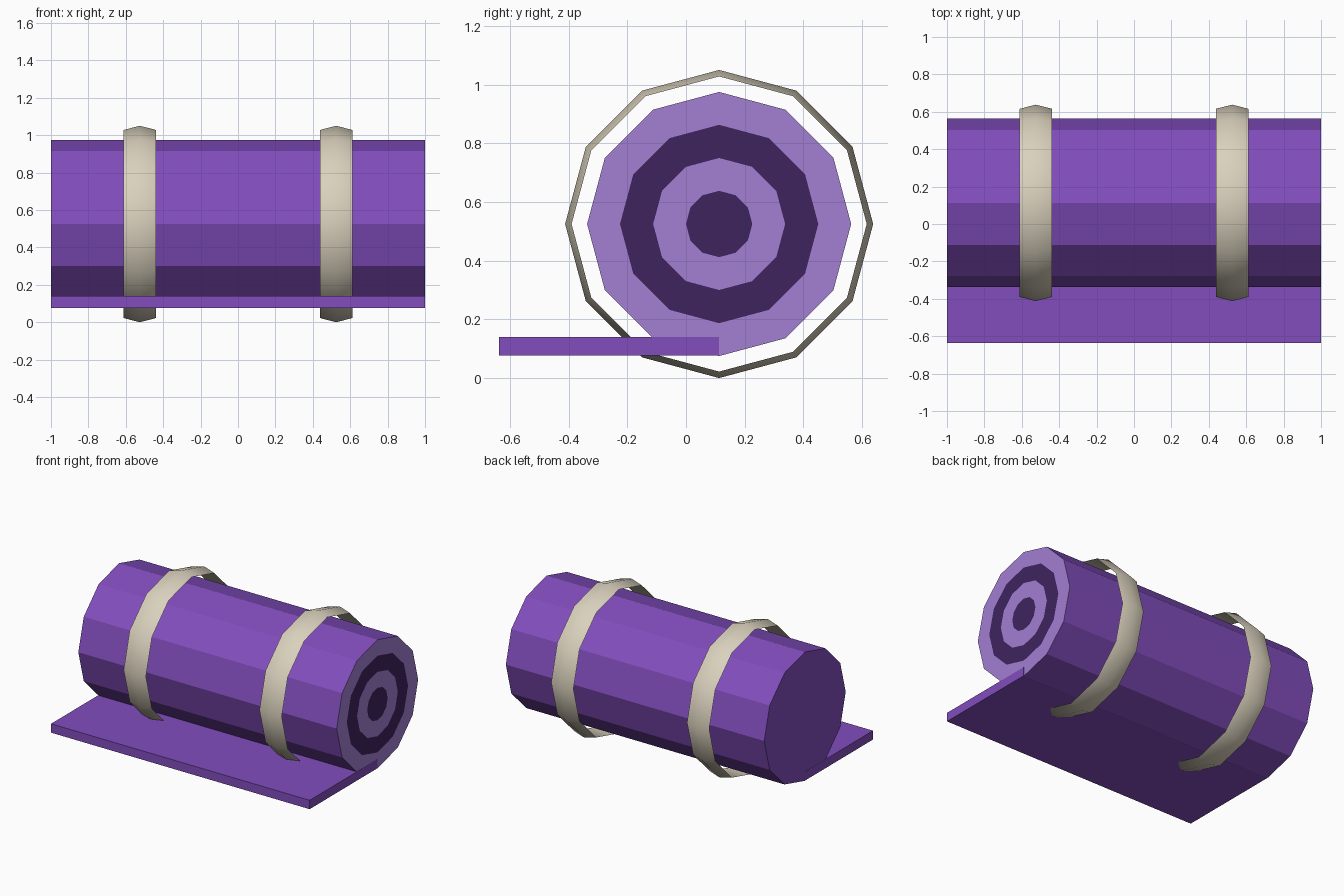
import bpy, bmesh, math

if "Cube" in bpy.data.objects:
    bpy.data.objects.remove(bpy.data.objects["Cube"])

CY, CZ, SIDES = 0.113, 0.525, 12      # roll axis and side count


def material(name, rgb):
    m = bpy.data.materials.new(name)
    lin = [((c / 255 + 0.055) / 1.055) ** 2.4 for c in rgb]
    m.diffuse_color = (*lin, 1)
    m.use_nodes = True
    m.node_tree.nodes["Principled BSDF"].inputs["Base Color"].default_value = m.diffuse_color
    return m


purple = material("purple", (130, 77, 189))
lilac = material("lilac", (163, 127, 210))
dark = material("dark purple", (63, 36, 95))
beige = material("beige", (218, 209, 189))


def make_object(name, bm, mats):
    bmesh.ops.recalc_face_normals(bm, faces=bm.faces)
    me = bpy.data.meshes.new(name)
    bm.to_mesh(me)
    bm.free()
    for m in mats:
        me.materials.append(m)
    ob = bpy.data.objects.new(name, me)
    bpy.context.collection.objects.link(ob)
    return ob


def ring(bm, x, r):
    """Twelve-sided loop of vertices around the roll axis."""
    steps = [math.tau * i / SIDES for i in range(SIDES)]
    return [bm.verts.new((x, CY + r * math.cos(a), CZ + r * math.sin(a))) for a in steps]


def bridge(bm, a, b, mat=0):
    for i in range(SIDES):
        j = (i + 1) % SIDES
        bm.faces.new((a[i], a[j], b[j], b[i])).material_index = mat


# rolled mat, with alternating spiral bands on its right end
bm = bmesh.new()
left = ring(bm, -0.999, 0.45)
bm.faces.new(left)
outer = ring(bm, 0.999, 0.45)
bridge(bm, left, outer)
for r, mat in ((0.338, 1), (0.225, 2), (0.113, 1)):
    inner = ring(bm, 0.999, r)
    bridge(bm, outer, inner, mat)
    outer = inner
bm.faces.new(outer).material_index = 2
make_object("rolled_mat", bm, (purple, lilac, dark))

# unrolled flap lying flat in front
bm = bmesh.new()
bmesh.ops.create_cube(bm, size=1)
for v in bm.verts:
    v.co.x *= 2
    v.co.y = -0.637 if v.co.y < 0 else CY
    v.co.z = 0.077 if v.co.z < 0 else 0.139
make_object("mat_flap", bm, (purple,))

# two ridged straps around the roll
for name, x in (("left_strap", -0.525), ("right_strap", 0.525)):
    bm = bmesh.new()
    loops = [ring(bm, x + dx, r) for dx, r in ((-0.086, 0.503), (0, 0.525), (0.086, 0.503))]
    for k in range(3):
        bridge(bm, loops[k], loops[(k + 1) % 3])
    ob = make_object(name, bm, (beige,))
    bpy.ops.object.select_all(action='DESELECT')
    ob.select_set(True)
    bpy.context.view_layer.objects.active = ob
    bpy.ops.object.shade_smooth_by_angle(angle=math.radians(50))
